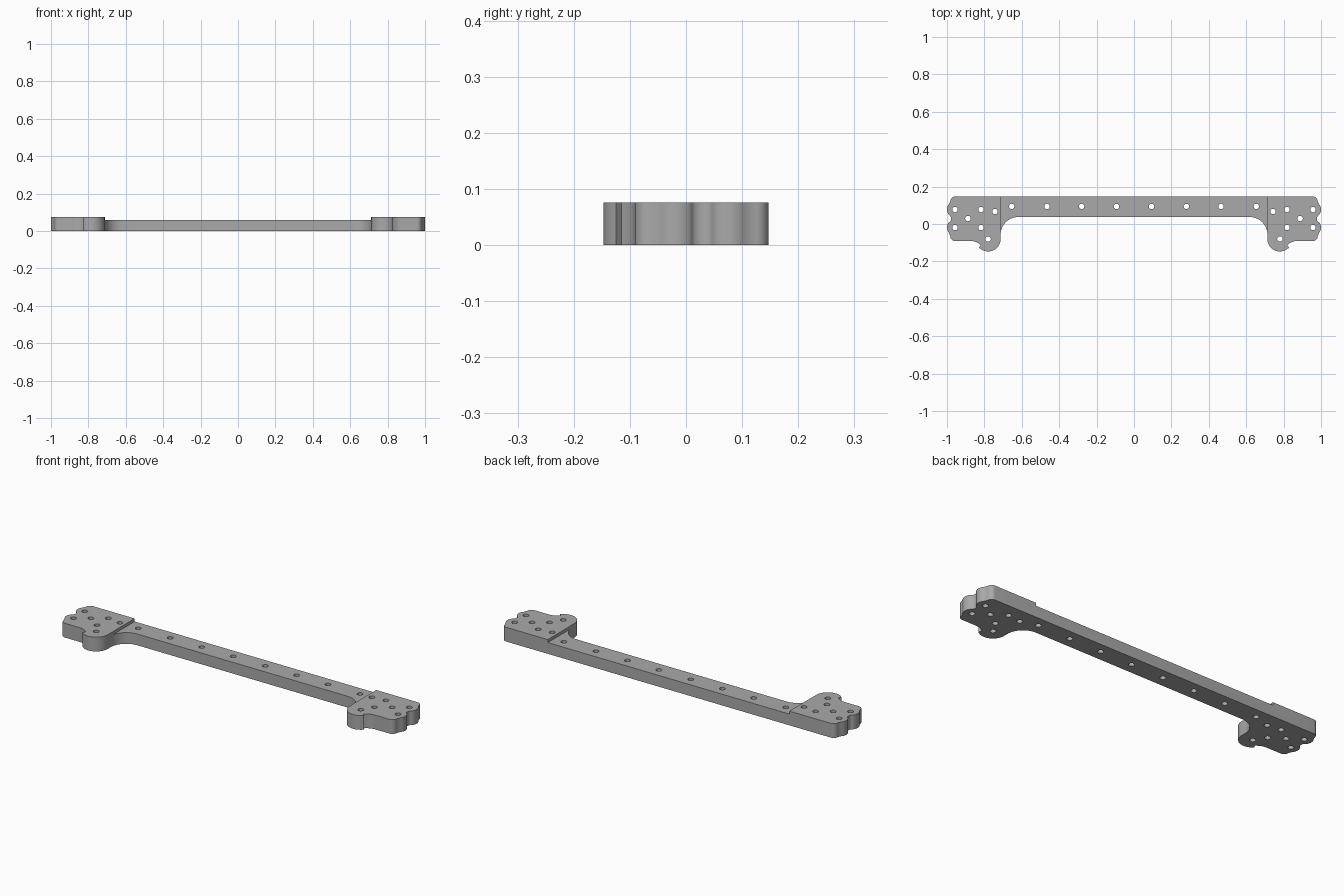
import bpy, bmesh, math
from mathutils import Matrix

if "Cube" in bpy.data.objects:
    bpy.data.objects.remove(bpy.data.objects["Cube"])

PAD_TOP, BAR_TOP = 0.076, 0.06
BACK, STEP_X = 0.147, 0.712

metal = bpy.data.materials.new("grey_plate")
metal.diffuse_color = (0.40, 0.40, 0.40, 1)
metal.use_nodes = True
metal.node_tree.nodes["Principled BSDF"].inputs["Base Color"].default_value = metal.diffuse_color


def arc(cx, cy, r, a0, a1, n=12):
    """Points on an arc, angles in degrees."""
    steps = [math.radians(a0 + (a1 - a0) * i / n) for i in range(n + 1)]
    return [(cx + r * math.cos(a), cy + r * math.sin(a)) for a in steps]


def make_object(name, bm):
    mesh = bpy.data.meshes.new(name)
    bmesh.ops.recalc_face_normals(bm, faces=bm.faces)
    bm.to_mesh(mesh)
    bm.free()
    mesh.materials.append(metal)
    obj = bpy.data.objects.new(name, mesh)
    bpy.context.collection.objects.link(obj)
    return obj


# Right half of the outline, from the bar's front edge round to the back edge
half = arc(0.62, -0.056, 0.093, 90, 0, 16)           # fillet from bar to pad
half += arc(0.780, -0.080, 0.067, 180, 318, 20)      # front lobe
half += arc(0.872, -0.163, 0.072, 138, 90, 8)        # hollow beside the lobe
half += arc(0.957, -0.066, 0.025, 270, 360, 8)       # front corner
half += arc(0.957, -0.019, 0.043, -42, 42, 10)       # scalloped end
half += arc(1.004, 0.029, 0.026, 222, 138, 8)
half += arc(0.957, 0.077, 0.043, -42, 42, 10)
half += arc(0.957, 0.122, 0.025, 0, 90, 8)           # back corner
outline = half + [(-x, y) for x, y in reversed(half)]

bm = bmesh.new()
face = bm.faces.new([bm.verts.new((x, y, 0)) for x, y in outline])
grown = bmesh.ops.extrude_face_region(bm, geom=[face])["geom"]
top = [v for v in grown if isinstance(v, bmesh.types.BMVert)]
bmesh.ops.translate(bm, verts=top, vec=(0, 0, PAD_TOP))
bracket = make_object("bracket_plate", bm)

# Block that lowers the bar between the two pads
bm = bmesh.new()
bmesh.ops.create_cube(bm, size=1, matrix=Matrix.Translation((0, 0, BAR_TOP + 0.1))
                      @ Matrix.Diagonal((2 * STEP_X, 1, 0.2, 1)))
step_cutter = make_object("step_cutter", bm)

# Screw holes
pad_holes = [(0.957, 0.077), (0.957, -0.019), (0.888, 0.029), (0.818, 0.077),
             (0.818, -0.019), (0.743, 0.067), (0.780, -0.080)]
bar_holes = [(x, 0.094) for x in (0.094, 0.28, 0.465, 0.654)]
bm = bmesh.new()
for x, y in pad_holes + bar_holes:
    for side in (-1, 1):
        bmesh.ops.create_cone(bm, cap_ends=True, segments=24, radius1=0.0145,
                              radius2=0.0145, depth=0.4,
                              matrix=Matrix.Translation((side * x, y, 0)))
hole_cutter = make_object("hole_cutter", bm)

# Cut, then tidy up the helpers
bpy.context.view_layer.objects.active = bracket
bracket.select_set(True)
for cutter in (step_cutter, hole_cutter):
    cutter.hide_render = True
    mod = bracket.modifiers.new(cutter.name, 'BOOLEAN')
    mod.operation, mod.solver, mod.object = 'DIFFERENCE', 'EXACT', cutter
    bpy.ops.object.modifier_apply(modifier=mod.name)
    bpy.data.objects.remove(cutter)
bpy.ops.object.shade_smooth_by_angle(angle=math.radians(35))
